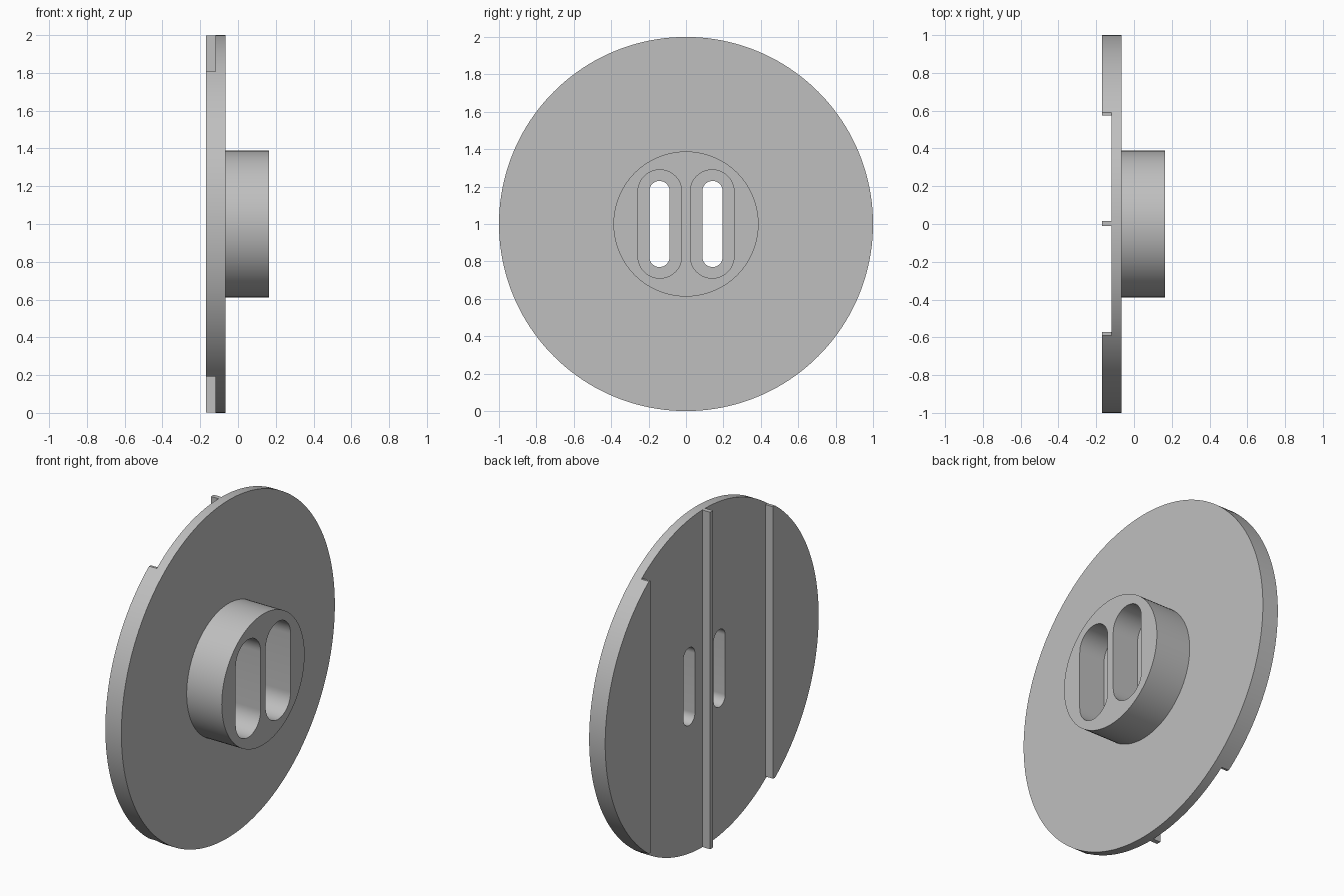
import bpy, bmesh
from math import sin, cos, pi, radians

cube = bpy.data.objects.get("Cube")
if cube:
    bpy.data.objects.remove(cube, do_unlink=True)

grey = bpy.data.materials.new("plain grey")
grey.use_nodes = True
grey.diffuse_color = (0.52, 0.52, 0.52, 1)
grey.node_tree.nodes["Principled BSDF"].inputs["Base Color"].default_value = (0.52, 0.52, 0.52, 1)

MID = 1.0                                   # height of the disc axis
BACK, FLOOR, FACE, HUB_END = -0.17, -0.12, -0.065, 0.165


def prism(name, outline, x0, x1):
    """Extrude a (y, z) outline along x."""
    bm = bmesh.new()
    face = bm.faces.new([bm.verts.new((x0, y, MID + z)) for y, z in outline])
    out = bmesh.ops.extrude_face_region(bm, geom=[face])
    moved = [v for v in out["geom"] if isinstance(v, bmesh.types.BMVert)]
    bmesh.ops.translate(bm, verts=moved, vec=(x1 - x0, 0, 0))
    bmesh.ops.recalc_face_normals(bm, faces=bm.faces)
    mesh = bpy.data.meshes.new(name)
    bm.to_mesh(mesh)
    bm.free()
    mesh.materials.append(grey)
    obj = bpy.data.objects.new(name, mesh)
    bpy.context.collection.objects.link(obj)
    return obj


def circle(r, n):
    return [(r * cos(2 * pi * i / n), r * sin(2 * pi * i / n)) for i in range(n)]


def slot(centre, r, half_height, n=24):
    """Upright rounded slot outline."""
    s = half_height - r
    top = [(centre + r * cos(pi * i / n), s + r * sin(pi * i / n)) for i in range(n + 1)]
    return top + [(2 * centre - y, -z) for y, z in top]


def box(y0, y1, h):
    return [(y0, -h), (y1, -h), (y1, h), (y0, h)]


def combine(target, tool, operation):
    """Apply a boolean and discard the tool."""
    tool.hide_render = True
    mod = target.modifiers.new("combine", "BOOLEAN")
    mod.operation, mod.object, mod.solver = operation, tool, "EXACT"
    bpy.context.view_layer.objects.active = target
    bpy.ops.object.modifier_apply(modifier=mod.name)
    bpy.data.objects.remove(tool, do_unlink=True)


# Disc with a wide channel across its back
disc = prism("slotted_disc", circle(1, 160), BACK, FACE)
combine(disc, prism("channel", box(-0.59, 0.59, 1.2), BACK - 0.1, FLOOR), "DIFFERENCE")

# Hub on the other face
combine(disc, prism("hub", circle(0.388, 96), FACE - 0.02, HUB_END), "UNION")

# Two counterbored slots: wide pocket in the hub, narrow slot right through
for side in (-1, 1):
    combine(disc, prism("pocket", slot(0.14 * side, 0.117, 0.29), -0.005, HUB_END + 0.1), "DIFFERENCE")
    combine(disc, prism("through_slot", slot(0.142 * side, 0.054, 0.23), BACK - 0.1, 0.1), "DIFFERENCE")

# Upright ribs in the channel: one central, one along each edge
ribs = [("centre_rib", -0.01, 0.017, 0.999),
        ("left_edge_rib", 0.575, 0.591, 0.806),
        ("right_edge_rib", -0.591, -0.573, 0.806)]
parts = [disc] + [prism(name, box(a, b, h), BACK, FLOOR + 0.005) for name, a, b, h in ribs]

# Smooth the round walls, keep edges crisp
bpy.ops.object.select_all(action="DESELECT")
for obj in parts:
    obj.select_set(True)
bpy.context.view_layer.objects.active = disc
bpy.ops.object.shade_smooth_by_angle(angle=radians(30))
